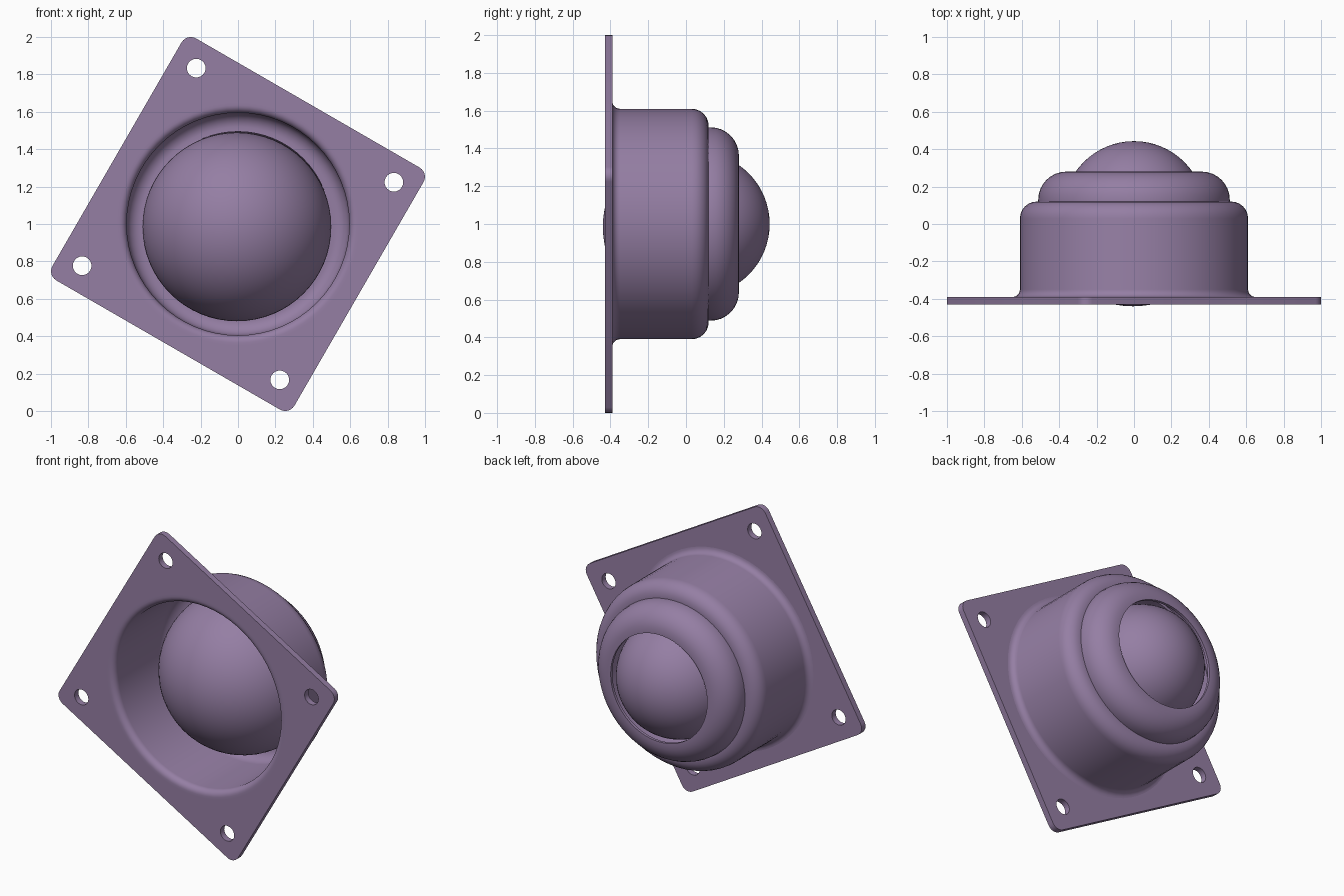
import bpy, bmesh
from math import sin, cos, pi, radians

if "Cube" in bpy.data.objects:
    bpy.data.objects.remove(bpy.data.objects["Cube"])

SEG = 64
mat = bpy.data.materials.new("purple_metal")
mat.diffuse_color = (0.30, 0.21, 0.37, 1)
mat.use_nodes = True
mat.node_tree.nodes["Principled BSDF"].inputs["Base Color"].default_value = mat.diffuse_color


def arc(cx, cy, r, a0, a1, n=6):
    """Points (radius, y) along a circular arc, angles in degrees."""
    return [(cx + r * cos(radians(a0 + (a1 - a0) * i / n)),
             cy + r * sin(radians(a0 + (a1 - a0) * i / n))) for i in range(n + 1)]


def finish(obj):
    obj.data.materials.append(mat)
    bpy.ops.object.select_all(action='DESELECT')
    obj.select_set(True)
    bpy.context.view_layer.objects.active = obj
    bpy.ops.object.shade_smooth_by_angle(angle=radians(30))


def lathe(name, profile, closed, x=0.0, z=1.0):
    """Revolve a (radius, y) profile about the depth axis."""
    bm = bmesh.new()
    rings = []
    for r, y in profile:
        rings.append([bm.verts.new((x + r * cos(2 * pi * i / SEG), y,
                                    z + r * sin(2 * pi * i / SEG))) for i in range(SEG)])
    n = len(rings)
    for k in range(n if closed else n - 1):
        a, b = rings[k], rings[(k + 1) % n]
        for i in range(SEG):
            j = (i + 1) % SEG
            bm.faces.new((a[i], a[j], b[j], b[i]))
    bmesh.ops.remove_doubles(bm, verts=bm.verts, dist=1e-5)
    bmesh.ops.recalc_face_normals(bm, faces=bm.faces)
    me = bpy.data.meshes.new(name)
    bm.to_mesh(me)
    bm.free()
    obj = bpy.data.objects.new(name, me)
    bpy.context.collection.objects.link(obj)
    finish(obj)


# Mounting plate: rounded square turned 30 degrees, with bolt holes and a centre hole
HALF, CORNER, BOLT = 0.747, 0.057, 0.61
TILT = radians(-30)


def turn(x, y):
    return (x * cos(TILT) - y * sin(TILT), x * sin(TILT) + y * cos(TILT))


def circle(cx, cy, r, n):
    return [(cx + r * cos(2 * pi * i / n), cy + r * sin(2 * pi * i / n)) for i in range(n)]


signs = [(1, 1), (-1, 1), (-1, -1), (1, -1)]
outline = []
for k, (sx, sy) in enumerate(signs):
    c = HALF - CORNER
    outline += arc(sx * c, sy * c, CORNER, 90 * k, 90 * k + 90)
loops = [[turn(*p) for p in outline], circle(0, 0, 0.65, SEG)]
loops += [circle(*turn(sx * BOLT, sy * BOLT), 0.05, 24) for sx, sy in signs]

curve = bpy.data.curves.new("mounting_plate", 'CURVE')
curve.dimensions = '2D'
curve.fill_mode = 'BOTH'
curve.extrude = 0.02
for pts in loops:
    s = curve.splines.new('POLY')
    s.points.add(len(pts) - 1)
    for p, (px, py) in zip(s.points, pts):
        p.co = (px, py, 0, 1)
    s.use_cyclic_u = True
plate = bpy.data.objects.new("mounting_plate", curve)
plate.location = (0, -0.41, 1)
plate.rotation_euler = (pi / 2, 0, 0)
bpy.context.collection.objects.link(plate)
plate.select_set(True)
bpy.context.view_layer.objects.active = plate
bpy.ops.object.convert(target='MESH')
finish(bpy.context.object)

# Pressed housing: flared mouth, tube, stepped shoulder and rounded retaining ring
housing = arc(0.65, -0.35, 0.04, 270, 180)            # outer fillet at the plate
housing += arc(0.52, 0.03, 0.09, 0, 90)               # tube shoulder
housing += [(0.512, 0.12)]
housing += arc(0.362, 0.13, 0.15, 0, 90, 8)           # retaining ring
housing += [(0.35, 0.28), (0.35, 0.262)]
housing += arc(0.362, 0.13, 0.132, 90, 0, 8)          # inside of the ring
housing += [(0.494, 0.10)]
housing += arc(0.52, 0.028, 0.075, 90, 0)             # inner shoulder
housing += arc(0.635, -0.39, 0.04, 180, 270)          # flared mouth
housing += [(0.65, -0.43)]
lathe("housing", housing, True)

# Bearing cup: hollow hemisphere seen through the mouth
cup = arc(0, 0.065, 0.505, -90, 0, 18) + [(0.505, 0.105), (0.488, 0.105)]
cup += arc(0, 0.065, 0.488, 0, -90, 18)
lathe("bearing_cup", cup, False, x=-0.006, z=0.985)

# Ball held by the retaining ring
lathe("ball", arc(0, 0.063, 0.38, -90, 90, 32), False)
